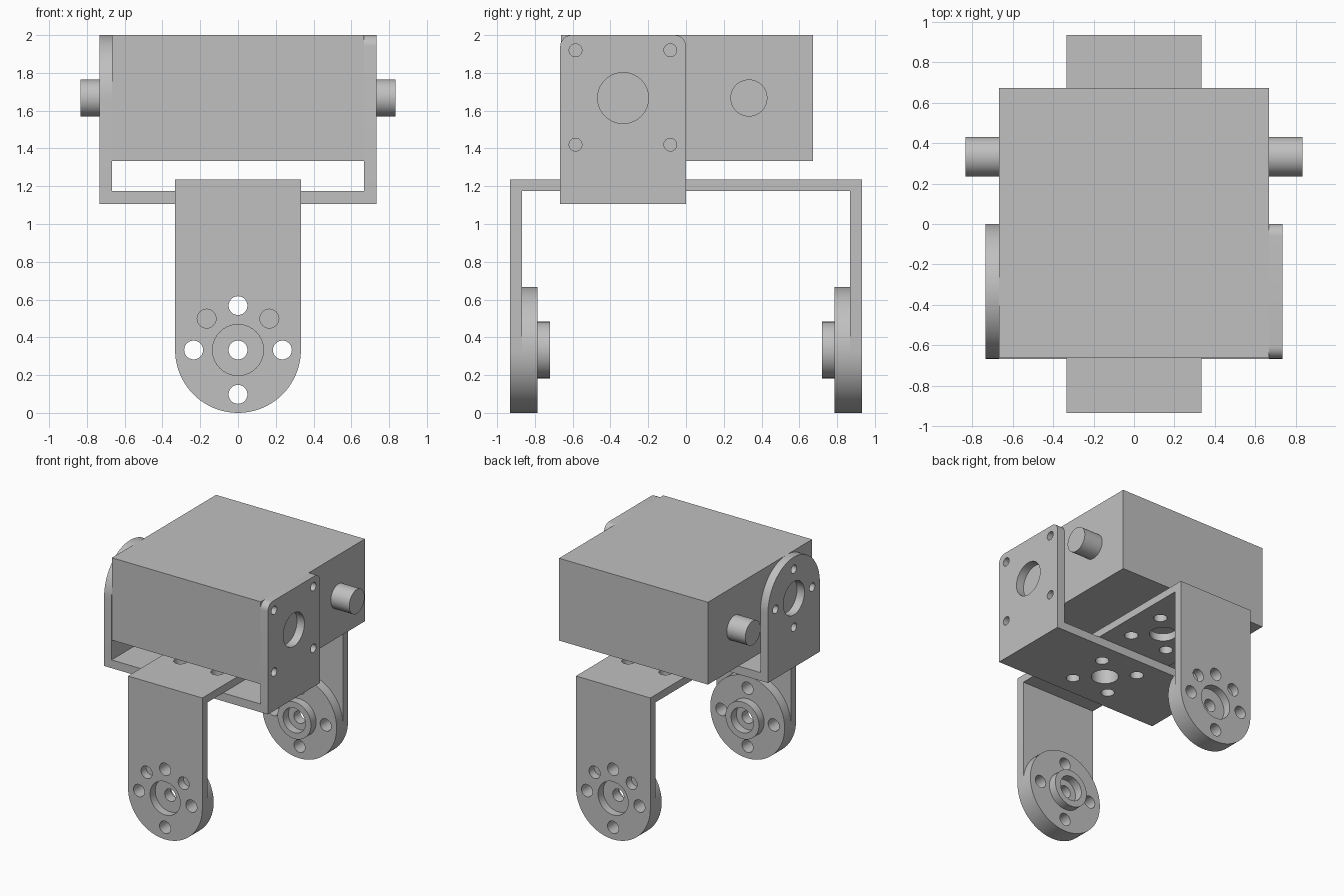
import bpy
import bmesh
from math import sin, cos, pi, radians

if "Cube" in bpy.data.objects:
    bpy.data.objects.remove(bpy.data.objects["Cube"], do_unlink=True)

GREY = (0.527, 0.527, 0.527, 1)
metal = bpy.data.materials.new("silver grey")
metal.use_nodes = True
metal.diffuse_color = GREY
metal.node_tree.nodes["Principled BSDF"].inputs["Base Color"].default_value = GREY

W = 0.333          # half width of every bracket strip
T = 0.067          # sheet thickness
RING = 0.235       # radius of the bolt circle


def arc(u, v, r, start, end, n=16):
    steps = [radians(start + (end - start) * i / n) for i in range(n + 1)]
    return [(u + r * cos(a), v + r * sin(a)) for a in steps]


def circle(u, v, r, n=40):
    return arc(u, v, r, 0, 360, n)[:-1]


def rect(u0, u1, v0, v1):
    return [(u0, v0), (u1, v0), (u1, v1), (u0, v1)]


def bolts(u, v, r, start, count=4, step=90):
    angles = [radians(start + step * i) for i in range(count)]
    return [circle(u + RING * cos(a), v + RING * sin(a), r, 24) for a in angles]


def plate(name, outline, holes, axis, lo, hi):
    """Extrude an outline with holes along an axis, from lo to hi."""
    curve = bpy.data.curves.new(name + "_profile", 'CURVE')
    curve.dimensions = '2D'
    curve.fill_mode = 'BOTH'
    curve.extrude = (hi - lo) / 2
    for loop in [outline] + holes:
        spline = curve.splines.new('POLY')
        spline.points.add(len(loop) - 1)
        for point, (u, v) in zip(spline.points, loop):
            point.co = (u, v, 0, 1)
        spline.use_cyclic_u = True
    temp = bpy.data.objects.new(name + "_profile", curve)
    bpy.context.collection.objects.link(temp)
    bpy.context.view_layer.update()
    graph = bpy.context.evaluated_depsgraph_get()
    mesh = bpy.data.meshes.new_from_object(temp.evaluated_get(graph))
    bpy.data.objects.remove(temp, do_unlink=True)

    # turn the flat profile to face its axis
    mid = (lo + hi) / 2
    bm = bmesh.new()
    bm.from_mesh(mesh)
    for vert in bm.verts:
        u, v, n = vert.co.x, vert.co.y, vert.co.z + mid
        vert.co = {'X': (n, u, v), 'Y': (u, n, v), 'Z': (u, v, n)}[axis]
    bmesh.ops.remove_doubles(bm, verts=bm.verts, dist=0.0001)
    bmesh.ops.recalc_face_normals(bm, faces=bm.faces)
    bm.to_mesh(mesh)
    bm.free()
    mesh.materials.clear()
    mesh.materials.append(metal)
    obj = bpy.data.objects.new(name, mesh)
    bpy.context.collection.objects.link(obj)
    bpy.ops.object.select_all(action='DESELECT')
    obj.select_set(True)
    bpy.context.view_layer.objects.active = obj
    bpy.ops.object.shade_smooth_by_angle(angle=radians(30))
    return obj


# Body block and side pins
plate("body", rect(-0.667, 0.667, -0.662, 0.672), [], 'Z', 1.333, 2.0)
for side, lo, hi in (("left", 0.66, 0.833), ("right", -0.833, -0.66)):
    plate(side + "_pin", circle(W, 1.667, 0.098), [], 'X', lo, hi)

# Upper bracket: square-topped left cheek
r = 0.06
cheek = ([(-2 * W, 1.107), (0, 1.107)] + arc(-r, 2 - r, r, 0, 90, 8)
         + arc(-2 * W + r, 2 - r, r, 90, 180, 8))
cheek_holes = [circle(-W, 1.667, 0.135)]
for y in (-0.585, -0.083):
    for z in (1.42, 1.92):
        cheek_holes.append(circle(y, z, 0.034, 24))
plate("left_cheek", cheek, cheek_holes, 'X', 0.667, 0.667 + T)

# Upper bracket: round-topped right cheek and floor
arch = [(-2 * W, 1.107), (0, 1.107)] + arc(-W, 1.667, W, 0, 180, 40)
plate("right_cheek", arch, [circle(-W, 1.667, 0.135)] + bolts(-W, 1.667, 0.034, 0),
      'X', -0.667 - T, -0.667)
plate("upper_bracket_floor", rect(-0.667, 0.667, -2 * W, 0),
      [circle(0, -W, 0.1)] + bolts(0, -W, 0.05, 45), 'Z', 1.107, 1.107 + T)

# Lower bracket: top strip with two hole patterns
strip_holes = []
for y in (-W, W):
    strip_holes += [circle(0, y, 0.1)] + bolts(0, y, 0.05, 45)
plate("lower_bracket_top", rect(-W, W, -0.867, 0.867), strip_holes, 'Z', 1.174, 1.235)

# Lower bracket legs, each with a round horn and a hollow boss inside
leg = [(W, 1.235), (-W, 1.235)] + arc(0, W, W, 180, 360, 40)
leg_holes = ([circle(0, W, 0.135)] + bolts(0, W, 0.05, 0)
             + bolts(0, W, 0.05, 45, count=2))
for end, s in (("front", -1), ("back", 1)):
    def span(a, b):
        return sorted((s * a, s * b))
    plate(end + "_leg", leg, leg_holes, 'Y', *span(0.867, 0.933))
    plate(end + "_horn", circle(0, W, W, 80),
          [circle(0, W, 0.05, 24)] + bolts(0, W, 0.05, 0), 'Y', *span(0.787, 0.867))
    plate(end + "_horn_boss", circle(0, W, 0.15), [circle(0, W, 0.1)],
          'Y', *span(0.72, 0.787))
